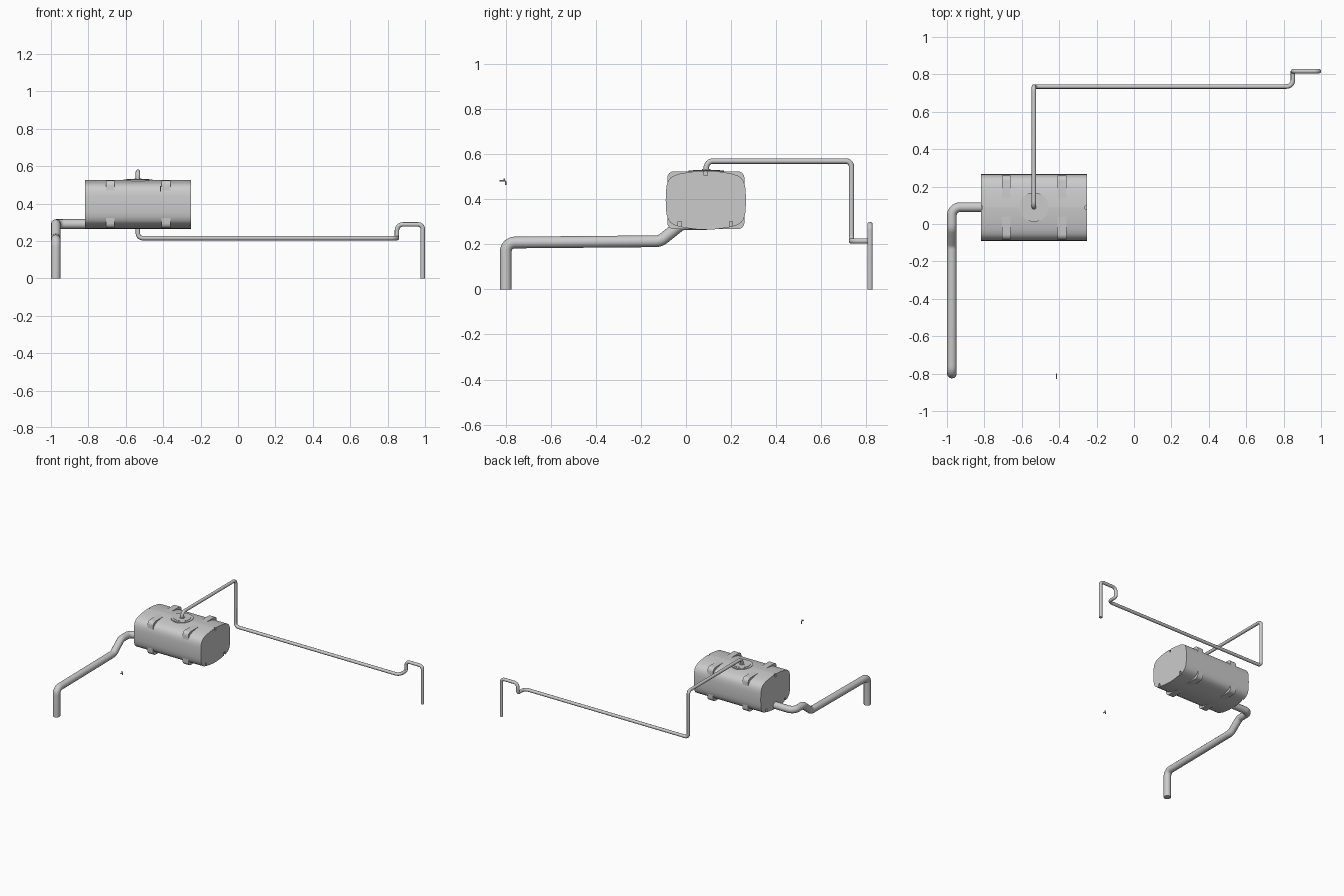
import bpy, bmesh, math
from mathutils import Vector

if "Cube" in bpy.data.objects:
    bpy.data.objects.remove(bpy.data.objects["Cube"])

CX, CY, CZ = -0.535, 0.088, 0.396   # tank centre


def finish(obj, angle=35):
    bpy.ops.object.select_all(action='DESELECT')
    obj.select_set(True)
    bpy.context.view_layer.objects.active = obj
    bpy.ops.object.shade_smooth_by_angle(angle=math.radians(angle))
    return obj


def prism(name, yz, x0, x1):
    """Extrude a closed yz outline along x."""
    bm = bmesh.new()
    a = [bm.verts.new((x0, y, z)) for y, z in yz]
    b = [bm.verts.new((x1, y, z)) for y, z in yz]
    bm.faces.new(a)
    bm.faces.new(b)
    n = len(yz)
    for i in range(n):
        bm.faces.new((a[i], a[(i + 1) % n], b[(i + 1) % n], b[i]))
    bmesh.ops.recalc_face_normals(bm, faces=bm.faces)
    me = bpy.data.meshes.new(name)
    bm.to_mesh(me)
    bm.free()
    obj = bpy.data.objects.new(name, me)
    bpy.context.collection.objects.link(obj)
    return obj


def pipe(name, pts, bends, radius):
    """Round tube along a polyline; bends holds the radius of each corner."""
    pts = [Vector(p) for p in pts]
    path = [pts[0]]
    for i, r in enumerate(bends, 1):
        p = pts[i]
        u, v = (pts[i - 1] - p).normalized(), (pts[i + 1] - p).normalized()
        half = u.angle(v) / 2
        c = p + (u + v).normalized() * (r / math.sin(half))
        t = r / math.tan(half)
        s, e = p + u * t - c, p + v * t - c
        sweep = s.angle(e)
        for k in range(9):
            f = k / 8
            path.append(c + (s * math.sin((1 - f) * sweep) + e * math.sin(f * sweep)) / math.sin(sweep))
    path.append(pts[-1])
    cu = bpy.data.curves.new(name, 'CURVE')
    cu.dimensions = '3D'
    cu.bevel_depth = radius
    cu.bevel_resolution = 4
    cu.use_fill_caps = True
    sp = cu.splines.new('POLY')
    sp.points.add(len(path) - 1)
    for q, p in zip(sp.points, path):
        q.co = (*p, 1)
    obj = bpy.data.objects.new(name, cu)
    bpy.context.collection.objects.link(obj)
    bpy.ops.object.select_all(action='DESELECT')
    obj.select_set(True)
    bpy.context.view_layer.objects.active = obj
    bpy.ops.object.convert(target='MESH')
    return finish(bpy.context.object)


# tank body: bulged section mirrored from one quarter
q = [(0.178, 0), (0.177, 0.04), (0.174, 0.065), (0.167, 0.086), (0.156, 0.1),
     (0.14, 0.11), (0.115, 0.118), (0.08, 0.124), (0.04, 0.129), (0, 0.131)]
top = q + [(-y, z) for y, z in q[-2::-1]]
ring = top + [(y, -z) for y, z in top[-2:0:-1]]
tank = prism("tank_body", [(CY + y, CZ + z) for y, z in ring], -0.818, -0.252)

# small notches in the rims of both tank ends
bm = bmesh.new()
for x in (-0.818, -0.252):
    for y, z, h in ((-0.028, 0.275, 0.055), (0.2, 0.275, 0.055), (0.088, 0.52, 0.03)):
        vs = bmesh.ops.create_cube(bm, size=1)["verts"]
        bmesh.ops.scale(bm, vec=(0.018, 0.014, h), verts=vs)
        bmesh.ops.translate(bm, vec=(x, y, z), verts=vs)
me = bpy.data.meshes.new("notch_cutter")
bm.to_mesh(me)
bm.free()
cutter = bpy.data.objects.new("notch_cutter", me)
bpy.context.collection.objects.link(cutter)
mod = tank.modifiers.new("notches", 'BOOLEAN')
mod.operation = 'DIFFERENCE'
mod.object = cutter
bpy.context.view_layer.objects.active = tank
bpy.ops.object.modifier_apply(modifier=mod.name)
bpy.data.objects.remove(cutter)
finish(tank)

# straps: rounded rectangles that show only at the tank's corners
W, H, R = 0.171, 0.128, 0.028
outline = []
for k, (sy, sz) in enumerate(((1, 1), (-1, 1), (-1, -1), (1, -1))):
    for j in range(7):
        a = math.radians(90 * k + 15 * j)
        outline.append((CY + sy * (W - R) + R * math.cos(a), CZ + sz * (H - R) + R * math.sin(a)))
for name, x in (("strap_left", -0.683), ("strap_right", -0.386)):
    finish(prism(name, outline, x - 0.024, x + 0.024))

# flange ring and socket where the thin pipe leaves the tank
for name, r, z, h in (("flange_outer", 0.078, 0.523, 0.012), ("flange_inner", 0.06, 0.525, 0.012),
                      ("pipe_socket", 0.019, 0.526, 0.018)):
    bpy.ops.mesh.primitive_cylinder_add(vertices=32, radius=r, depth=h, location=(CX, 0.09, z))
    bpy.context.object.name = name
    finish(bpy.context.object)

# thick pipe from the left tank end to the front foot
pipe("thick_pipe",
     [(-0.80, 0.09, 0.29), (-0.974, 0.09, 0.29), (-0.974, -0.02, 0.29),
      (-0.974, -0.115, 0.214), (-0.974, -0.80, 0.208), (-0.974, -0.80, 0)],
     [0.045, 0.05, 0.06, 0.04], 0.026)

# thin pipe from the tank top to the rear right foot
pipe("thin_pipe",
     [(CX, 0.09, 0.51), (CX, 0.09, 0.57), (CX, 0.735, 0.57), (CX, 0.735, 0.215),
      (0.85, 0.735, 0.215), (0.85, 0.817, 0.215), (0.85, 0.817, 0.288),
      (0.988, 0.817, 0.288), (0.988, 0.817, 0)],
     [0.03, 0.025, 0.025, 0.035, 0.015, 0.03, 0.025], 0.012)

# tiny detached lever in front
pipe("small_lever", [(-0.415, -0.829, 0.482), (-0.415, -0.801, 0.482), (-0.415, -0.801, 0.464)],
     [0.004], 0.003)
pipe("small_lever_tab", [(-0.415, -0.808, 0.481), (-0.415, -0.806, 0.493)], [], 0.003)
